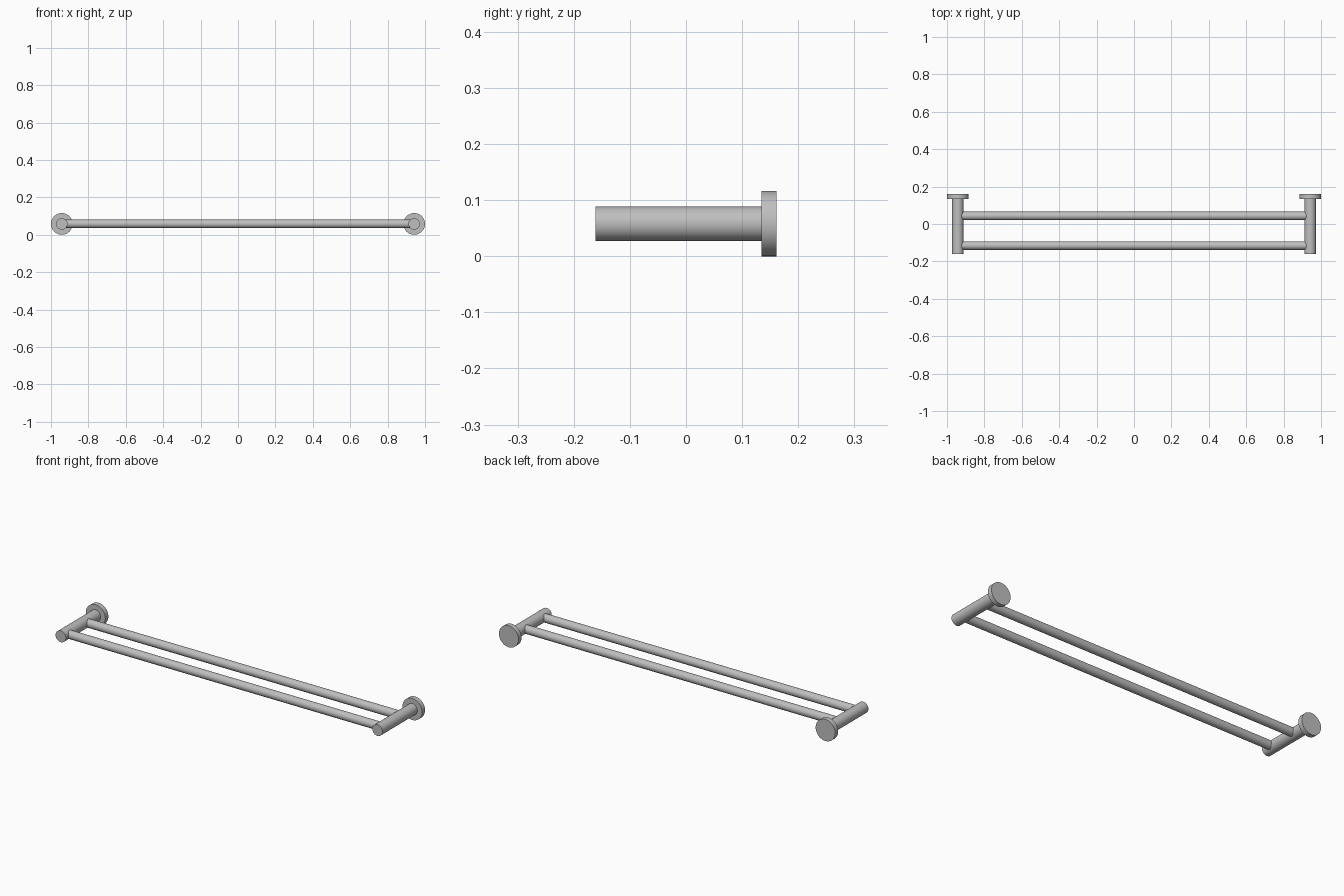
import bpy
from math import pi, radians

cube = bpy.data.objects.get("Cube")
if cube:
    bpy.data.objects.remove(cube, do_unlink=True)

# Brushed grey metal
metal = bpy.data.materials.new("grey_metal")
metal.use_nodes = True
colour = (0.52, 0.52, 0.52, 1)
metal.diffuse_color = colour
metal.node_tree.nodes["Principled BSDF"].inputs["Base Color"].default_value = colour

AXIS_Z = 0.058
POST_X = 0.942


def rod(name, radius, start, end, axis, offset):
    """Round bar from start to end along x or y, offset on the other axis."""
    middle = (start + end) / 2
    along_x = axis == "x"
    location = (middle, offset, AXIS_Z) if along_x else (offset, middle, AXIS_Z)
    rotation = (0, pi / 2, 0) if along_x else (pi / 2, 0, 0)
    bpy.ops.mesh.primitive_cylinder_add(vertices=64, radius=radius, depth=end - start,
                                        location=location, rotation=rotation)
    obj = bpy.context.object
    obj.name = name
    obj.data.materials.append(metal)
    bpy.ops.object.shade_smooth_by_angle(angle=radians(30))


# Wall flange and post at each end
for side, sign in (("left", 1), ("right", -1)):
    rod(side + "_wall_flange", 0.058, 0.135, 0.161, "y", sign * POST_X)
    rod(side + "_post", 0.0305, -0.161, 0.136, "y", sign * POST_X)

# Two towel rails running between the posts
for name, y in (("front_rail", -0.116), ("back_rail", 0.043)):
    rod(name, 0.0225, -0.925, 0.925, "x", y)
